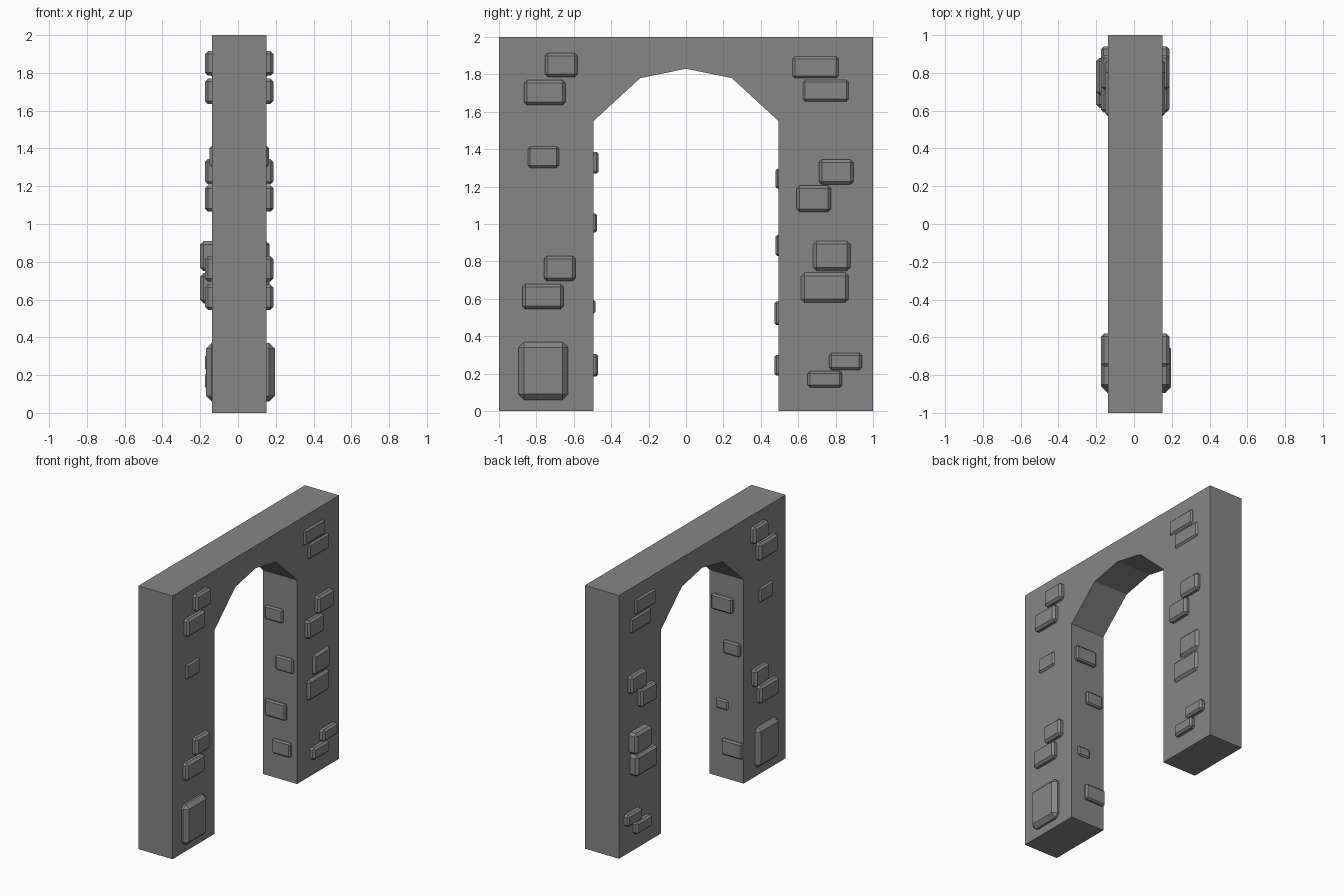
import bpy, bmesh

if "Cube" in bpy.data.objects:
    bpy.data.objects.remove(bpy.data.objects["Cube"])

# Dark grey stone colour
stone_mat = bpy.data.materials.new("dark_stone")
stone_mat.diffuse_color = (0.24, 0.24, 0.24, 1)
stone_mat.use_nodes = True
stone_mat.node_tree.nodes["Principled BSDF"].inputs["Base Color"].default_value = stone_mat.diffuse_color


def make_object(name, bm):
    bmesh.ops.recalc_face_normals(bm, faces=bm.faces[:])
    mesh = bpy.data.meshes.new(name)
    bm.to_mesh(mesh)
    bm.free()
    mesh.materials.append(stone_mat)
    obj = bpy.data.objects.new(name, mesh)
    bpy.context.collection.objects.link(obj)
    return obj


def stone(name, x, y, z, bevel):
    """Chamfered box given by its (min, max) range on each axis."""
    bm = bmesh.new()
    bmesh.ops.create_cube(bm, size=1)
    for v in bm.verts:
        v.co = [(a + b) / 2 + c * (b - a) for (a, b), c in zip((x, y, z), v.co)]
    bmesh.ops.bevel(bm, geom=bm.edges[:], offset=bevel, segments=1,
                    affect='EDGES', clamp_overlap=True)
    return make_object(name, bm)


# Archway wall: half outline mirrored across y, extruded through x
X0, X1, JAMB = -0.1375, 0.15, 0.495
half = [(1, 2), (1, 0), (JAMB, 0), (JAMB, 1.55), (0.245, 1.78)]
outline = half + [(0, 1.83)] + [(-y, z) for y, z in reversed(half)]
bm = bmesh.new()
face = bm.faces.new([bm.verts.new((X0, y, z)) for y, z in outline])
ext = bmesh.ops.extrude_face_region(bm, geom=[face])
bmesh.ops.translate(bm, vec=(X1 - X0, 0, 0),
                    verts=[g for g in ext['geom'] if isinstance(g, bmesh.types.BMVert)])
make_object("arch_wall", bm)

# Stones running through the wall, showing on both faces: x, y, z, bevel
MID, LOW, BACK = (-0.175, 0.187), (-0.15, 0.163), (-0.2, 0.168)
through = [
    (MID, (-0.755, -0.58), (1.785, 1.915), 0.016),
    (MID, (-0.865, -0.645), (1.635, 1.77), 0.016),
    (LOW, (-0.845, -0.68), (1.30, 1.415), 0.012),
    (MID, (-0.76, -0.59), (0.695, 0.83), 0.016),
    (MID, (-0.875, -0.655), (0.545, 0.68), 0.016),
    ((-0.17, 0.195), (-0.895, -0.63), (0.06, 0.37), 0.03),
    (LOW, (0.57, 0.815), (1.78, 1.895), 0.012),
    (LOW, (0.625, 0.87), (1.655, 1.77), 0.012),
    (MID, (0.71, 0.895), (1.21, 1.345), 0.016),
    (MID, (0.59, 0.775), (1.065, 1.205), 0.016),
    (BACK, (0.68, 0.88), (0.75, 0.91), 0.018),
    (BACK, (0.615, 0.87), (0.58, 0.74), 0.018),
    (MID, (0.765, 0.94), (0.22, 0.31), 0.014),
    (MID, (0.65, 0.835), (0.125, 0.215), 0.014),
]
for i, (x, y, z, bevel) in enumerate(through, 1):
    stone(f"wall_stone_{i}", x, y, z, bevel)

# Stones on the inner sides of the opening: side, x, z, protruding y
inner = [
    (-1, (-0.055, 0.12), (1.27, 1.385), 0.468),
    (-1, (-0.115, 0.025), (0.955, 1.055), 0.475),
    (-1, (-0.01, 0.095), (0.52, 0.595), 0.484),
    (-1, (-0.136, 0.035), (0.185, 0.305), 0.47),
    (1, (-0.115, 0.035), (1.19, 1.295), 0.478),
    (1, (-0.025, 0.125), (0.83, 0.94), 0.478),
    (1, (-0.11, 0.065), (0.46, 0.585), 0.473),
    (1, (-0.05, 0.105), (0.19, 0.30), 0.473),
]
for i, (side, x, z, tip) in enumerate(inner, 1):
    y = sorted((side * tip, side * (JAMB + 0.06)))
    stone(f"jamb_stone_{i}", x, y, z, 0.01)
